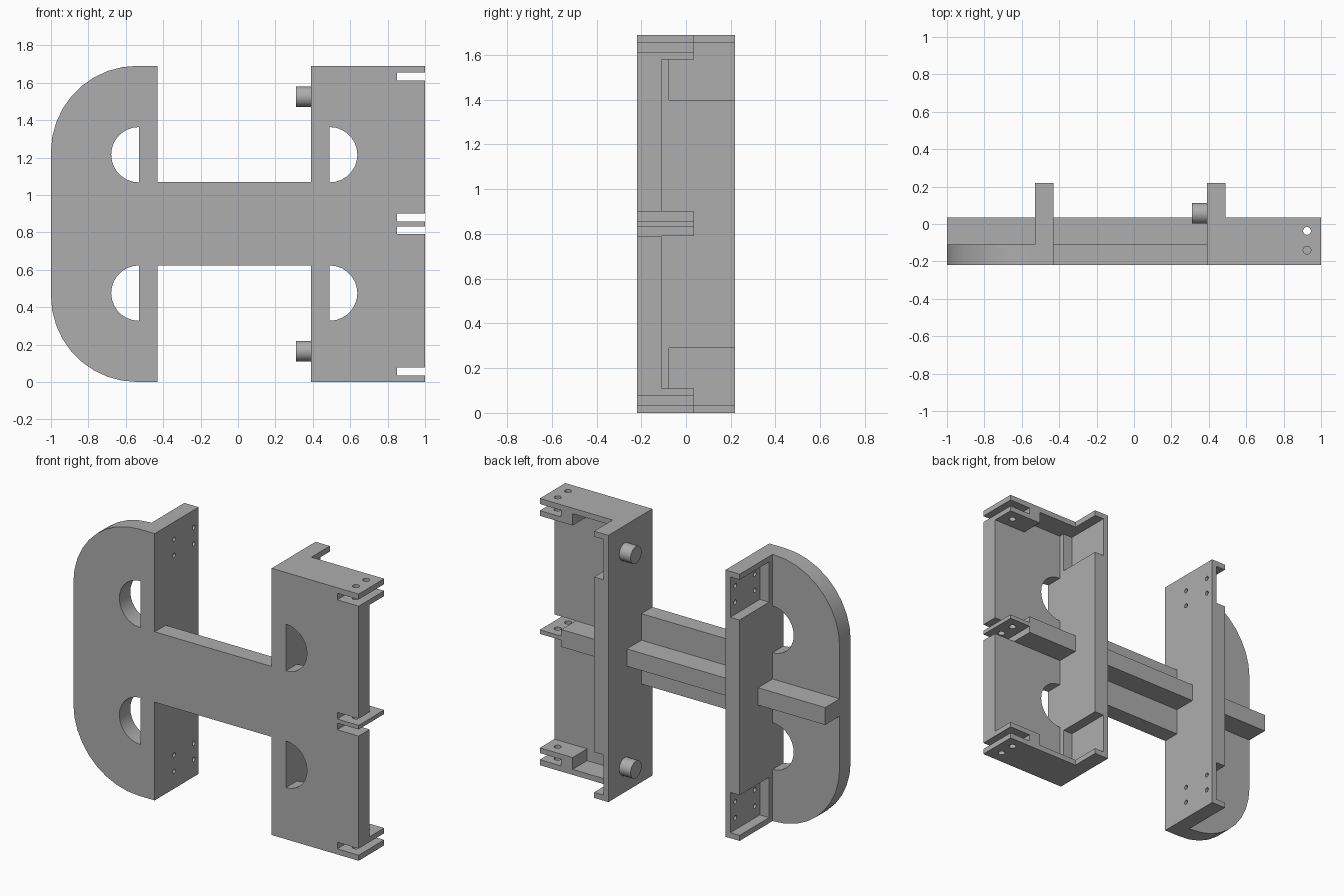
import bpy, bmesh, math
from mathutils import Matrix, Vector

if "Cube" in bpy.data.objects:
    bpy.data.objects.remove(bpy.data.objects["Cube"], do_unlink=True)

TOP = 1.69                          # overall height
FRONT, BACK, RIB = -0.22, -0.11, 0.035
REAR = 0.22
SHEET = 0.035                       # thin wall thickness

grey = bpy.data.materials.new("plain_grey")
grey.use_nodes = True
COLOUR = (0.42, 0.42, 0.42, 1)
grey.diffuse_color = COLOUR
grey.node_tree.nodes["Principled BSDF"].inputs["Base Color"].default_value = COLOUR


def finish(name, bm):
    bmesh.ops.recalc_face_normals(bm, faces=bm.faces)
    mesh = bpy.data.meshes.new(name)
    bm.to_mesh(mesh)
    bm.free()
    mesh.materials.append(grey)
    obj = bpy.data.objects.new(name, mesh)
    bpy.context.collection.objects.link(obj)
    return obj


def select(obj):
    bpy.ops.object.select_all(action='DESELECT')
    obj.select_set(True)
    bpy.context.view_layer.objects.active = obj


def smooth(obj):
    select(obj)
    bpy.ops.object.shade_smooth_by_angle(angle=math.radians(32))


def box(name, x, y, z):
    bm = bmesh.new()
    bmesh.ops.create_cube(bm, size=1)
    spans = (x, y, z)
    for v in bm.verts:
        v.co = Vector([sum(s) / 2 + c * abs(s[1] - s[0]) for s, c in zip(spans, v.co)])
    return finish(name, bm)


def add_prism(bm, outline, y0, y1):
    face = bm.faces.new([bm.verts.new((x, y0, z)) for x, z in outline])
    new = bmesh.ops.extrude_face_region(bm, geom=[face])["geom"]
    bmesh.ops.translate(bm, vec=(0, y1 - y0, 0),
                        verts=[g for g in new if isinstance(g, bmesh.types.BMVert)])


def add_rod(bm, centre, radius, length, axis, sides=16):
    turn = Matrix.Rotation(math.pi / 2, 4, 'Y') if axis == 'X' else Matrix()
    bmesh.ops.create_cone(bm, cap_ends=True, segments=sides, radius1=radius, radius2=radius,
                          depth=length, matrix=Matrix.Translation(centre) @ turn)


def cut(obj, bm):
    cutter = finish("cutter", bm)
    cutter.hide_render = True
    mod = obj.modifiers.new("cut", 'BOOLEAN')
    mod.operation, mod.solver, mod.object = 'DIFFERENCE', 'EXACT', cutter
    select(obj)
    bpy.ops.object.modifier_apply(modifier=mod.name)
    bpy.data.objects.remove(cutter, do_unlink=True)
    smooth(obj)


def arc(cx, cz, r, start, end, steps):
    angles = [math.radians(start + (end - start) * i / steps) for i in range(steps + 1)]
    return [(cx + r * math.cos(a), cz + r * math.sin(a)) for a in angles]


def flip(z):
    """Mirror a height span about mid height."""
    return (TOP - z[1], TOP - z[0])


# Front plate: rounded left lobe, bridge, notched right lobe
slots = [(0.035, 0.077), (0.79, 0.832)]
slots += [flip(s) for s in reversed(slots)]
bridge = (0.622, 1.068)
outline = [(-0.43, 0), (-0.43, bridge[0]), (0.39, bridge[0]), (0.39, 0), (1, 0)]
for low, high in slots:
    outline += [(1, low), (0.85, low), (0.85, high), (1, high)]
outline += [(1, TOP), (0.39, TOP), (0.39, bridge[1]), (-0.43, bridge[1]), (-0.43, TOP)]
outline += arc(-0.54, TOP - 0.46, 0.46, 90, 180, 9)
outline += arc(-0.54, 0.46, 0.46, 180, 270, 9)
bm = bmesh.new()
add_prism(bm, outline, FRONT, BACK)
plate = finish("front_plate", bm)

# Half-round windows and pin holes in the plate
bm = bmesh.new()
for z in (0.475, TOP - 0.475):
    add_prism(bm, arc(-0.53, z, 0.148, 90, 270, 14), FRONT - 0.1, BACK + 0.1)
    add_prism(bm, arc(0.49, z, 0.148, -90, 90, 14), FRONT - 0.1, BACK + 0.1)
for z, length in ((0.05, 0.12), (TOP / 2, 0.05), (TOP - 0.05, 0.12)):
    add_rod(bm, (0.925, -0.14, z), 0.021, length, 'Z')
cut(plate, bm)


# Upright walls: thin web with a thick core, end caps and a lip round each pocket
def wall(side, inner, out):
    x_web = sorted((inner, inner + out * SHEET))
    x_full = sorted((inner, inner + out * 0.1))
    web = box(side + "_wall_web", x_web, (BACK, REAR), (0, TOP))
    box(side + "_wall_core", x_full, (BACK, REAR), (0.29, TOP - 0.29))
    for tag, turn in (("lower", lambda z: z), ("upper", flip)):
        box(f"{side}_{tag}_cap", x_full, (BACK, REAR), turn((0, SHEET)))
        box(f"{side}_{tag}_lip", x_full, (BACK, BACK + SHEET), turn((0, 0.29)))
    return web


left_web = wall("lobe_side", -0.43, -1)
wall("hinge_side", 0.39, 1)

# Screw holes through the ends of the lobe side wall
bm = bmesh.new()
for y in (-0.025, 0.17):
    for z in (0.11, 0.213):
        for height in (z, TOP - z):
            add_rod(bm, (-0.45, y, height), 0.014, 0.2, 'X')
cut(left_web, bm)

# Stiffening rib across the back
rib_z = (0.79, 0.90)
for name, x in (("lobe_rib", (-1, -0.53)), ("bridge_rib", (-0.43, 0.39)),
                ("hinge_rib", (0.49, 0.85))):
    box(name, x, (BACK, RIB), rib_z)


# Hinge tongues with pin holes
def tongue(name, x, z):
    obj = box(name, x, (BACK, RIB), z)
    bm = bmesh.new()
    add_rod(bm, (0.925, -0.037, sum(z) / 2), 0.021, 0.2, 'Z')
    cut(obj, bm)


tongue("middle_tongue", (0.85, 1), (slots[1][1], slots[2][0]))
for tag, turn in (("lower", lambda z: z), ("upper", flip)):
    tongue(tag + "_flange", (0.39, 1), turn((0, SHEET)))
    tongue(tag + "_inner_tongue", (0.77, 1), turn((0.077, 0.11)))
    box(tag + "_tongue_block", (0.77, 0.85), (BACK, RIB), turn((SHEET, 0.077)))

# Round pegs on the inner face of the hinge side wall
for tag, z in (("lower", 0.165), ("upper", TOP - 0.165)):
    bm = bmesh.new()
    add_rod(bm, (0.35, 0.057, z), 0.055, 0.08, 'X', 24)
    smooth(finish(tag + "_peg", bm))
